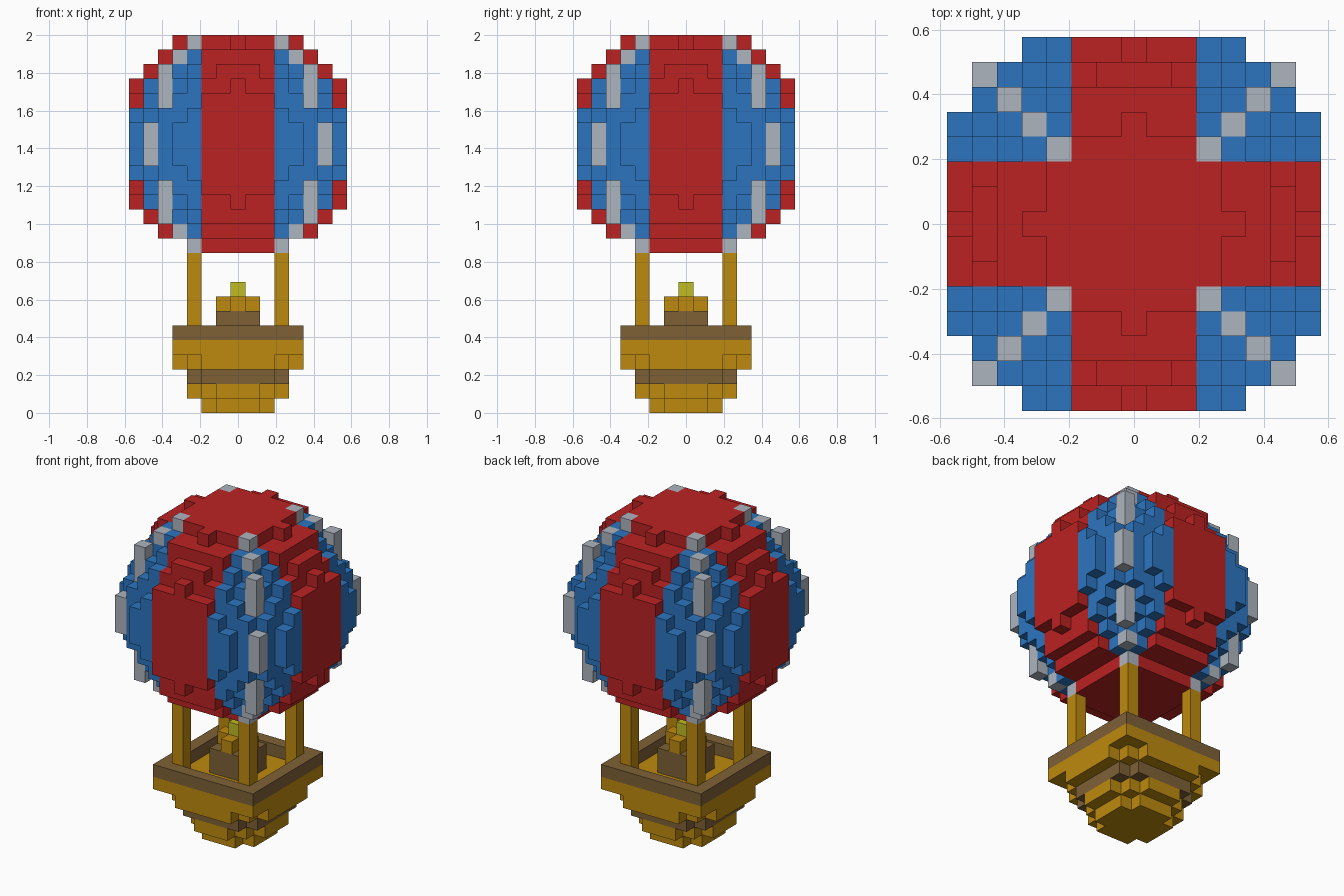
import bpy, bmesh
from mathutils import Vector

cube = bpy.data.objects.get("Cube")
if cube:
    bpy.data.objects.remove(cube, do_unlink=True)

V = 2 / 26  # edge of one block


def material(name, rgb):
    lin = [(c / 255 / 12.92) if c < 11 else ((c / 255 + 0.055) / 1.055) ** 2.4 for c in rgb]
    m = bpy.data.materials.new(name)
    m.use_nodes = True
    m.diffuse_color = (*lin, 1)
    m.node_tree.nodes["Principled BSDF"].inputs["Base Color"].default_value = (*lin, 1)
    return m


RED = material("red", (188, 34, 34))
BLUE = material("blue", (44, 117, 192))
GREY = material("light grey", (174, 181, 191))
GOLD = material("golden wood", (190, 138, 14))
BROWN = material("brown wood", (126, 97, 54))
YELLOW = material("flame yellow", (192, 187, 34))

parts = {}     # name -> (material, set of block cells)
occupied = set()


def part(name, mat, cells):
    cells = set(cells) - occupied
    occupied.update(cells)
    parts[name] = (mat, cells)


def slab(r, z0, z1, keep=lambda a, b: True):
    """Square layers of half-width r; keep() tests the larger and smaller offset."""
    span = range(-r, r + 1)
    return {(x, y, z) for x in span for y in span for z in range(z0, z1 + 1)
            if keep(max(abs(x), abs(y)), min(abs(x), abs(y)))}


# Balloon: a block sphere centred on layer 18
MID = 18


def in_ball(x, y, h):
    a, b = max(abs(x), abs(y)), min(abs(x), abs(y))
    if (a, b, h) == (6, 2, 5) or (a, b, h) == (4, 0, -7):
        return False
    return a * a + b * b + h * h <= 65 or (a, b, abs(h)) == (7, 4, 1)


R = range(-7, 8)
ball = {(x, y, h + MID) for x in R for y in R for h in R if in_ball(x, y, h)}

# Raised ribs on the four diagonals, stepping inwards away from the middle
rib_step = {0: 6, 1: 6, 2: 5, 3: 5, 4: 5, 5: 5, 6: 4, 7: 3}
ribs = {(sx * rib_step[abs(h)], sy * rib_step[abs(h)], h + MID)
        for h in R for sx in (-1, 1) for sy in (-1, 1)}
part("balloon_ribs", GREY, ribs)
part("balloon_red_panels", RED, {c for c in ball if min(abs(c[0]), abs(c[1])) <= 2})
part("balloon_blue_panels", BLUE, ball)

# Basket: stepped layers with clipped corners, widening upwards
part("basket_base", GOLD,
     slab(2, 0, 0, lambda a, b: b < 2) | slab(3, 1, 1, lambda a, b: a < 3 or b < 2))
part("basket_band", BROWN, slab(3, 2, 2, lambda a, b: b < 3))
part("basket_body", GOLD,
     slab(4, 3, 3, lambda a, b: a < 4 or b < 3) | slab(4, 4, 4))
part("basket_rim", BROWN, slab(4, 5, 5, lambda a, b: a == 4))

# Posts from the basket floor up to the balloon
part("posts", GOLD, slab(3, 5, 10, lambda a, b: b == 3))

# Burner in the middle of the basket
part("burner_block", BROWN, slab(1, 5, 6))
part("burner_cross", GOLD, slab(1, 7, 7, lambda a, b: b == 0))
part("flame", YELLOW, {(0, 0, 8)})


def build(name, mat, cells):
    """Make one mesh from the exposed sides of a part's blocks."""
    bm = bmesh.new()
    for cell in cells:
        centre = Vector(cell) + Vector((0, 0, 0.5))
        for axis in range(3):
            for s in (-1, 1):
                step = [0, 0, 0]
                step[axis] = s
                if tuple(c + d for c, d in zip(cell, step)) in occupied:
                    continue
                n = Vector(step)
                u = Vector([float(i == (axis + 1) % 3) for i in range(3)])
                w = n.cross(u)
                bm.faces.new([bm.verts.new((centre + (n + i * u + j * w) / 2) * V)
                              for i, j in ((-1, -1), (1, -1), (1, 1), (-1, 1))])
    bmesh.ops.remove_doubles(bm, verts=bm.verts[:], dist=V * 0.01)
    me = bpy.data.meshes.new(name)
    bm.to_mesh(me)
    bm.free()
    me.materials.append(mat)
    bpy.context.scene.collection.objects.link(bpy.data.objects.new(name, me))


for part_name, (part_mat, part_cells) in parts.items():
    build(part_name, part_mat, part_cells)
